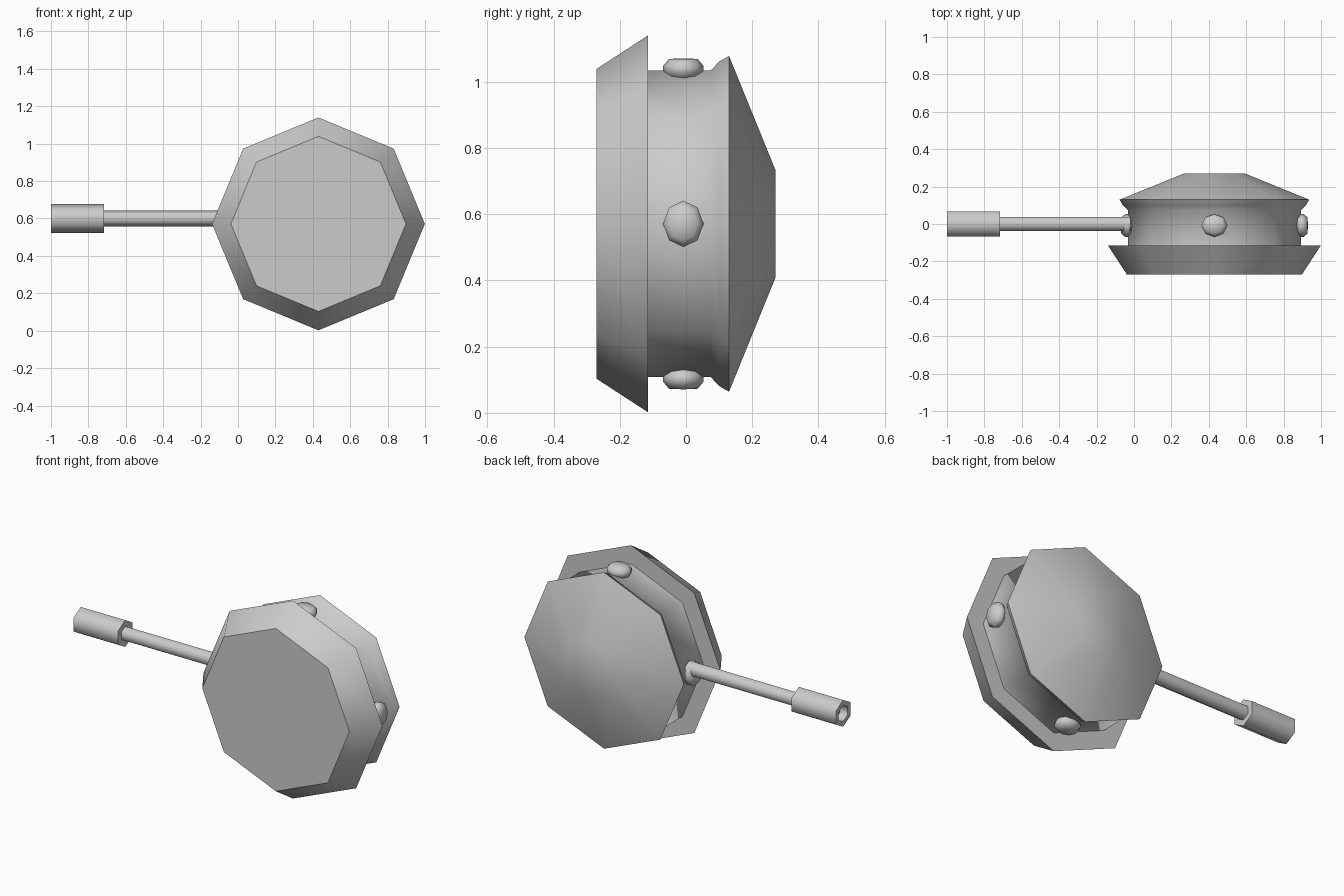
import bpy, bmesh
from math import pi, radians, cos, sin
from mathutils import Matrix, Vector

if "Cube" in bpy.data.objects:
    bpy.data.objects.remove(bpy.data.objects["Cube"])


def lathe(name, profile, sides, matrix, angle=35, squash=1.0):
    """Spin (radius, height) points round local z; radius 0 closes with a point."""
    bm = bmesh.new()
    rings = []
    for r, h in profile:
        if r == 0:
            rings.append([bm.verts.new((0, 0, h))] * sides)
        else:
            rings.append([bm.verts.new((r * cos(2 * pi * i / sides),
                                        squash * r * sin(2 * pi * i / sides), h))
                          for i in range(sides)])
    for a, b in zip(rings, rings[1:]):
        for i in range(sides):
            j = (i + 1) % sides
            quad = list(dict.fromkeys([a[i], a[j], b[j], b[i]]))
            bm.faces.new(quad)
    bmesh.ops.transform(bm, matrix=matrix, verts=bm.verts)
    bmesh.ops.recalc_face_normals(bm, faces=bm.faces)
    mesh = bpy.data.meshes.new(name)
    bm.to_mesh(mesh)
    bm.free()
    ob = bpy.data.objects.new(name, mesh)
    bpy.context.collection.objects.link(ob)
    bpy.ops.object.select_all(action='DESELECT')
    ob.select_set(True)
    bpy.context.view_layer.objects.active = ob
    bpy.ops.object.shade_smooth_by_angle(angle=radians(angle))
    return ob


def axes(x, y, z, origin):
    """Matrix whose columns are the given local axes."""
    m = Matrix((x, y, z)).transposed().to_4x4()
    m.translation = Vector(origin)
    return m


X, Y, Z = Vector((1, 0, 0)), Vector((0, 1, 0)), Vector((0, 0, 1))
centre = Vector((0.43, 0, 0.571))

# Octagonal drum: front flange, waist groove and shallow rear cone
drum = [(0, -0.27), (0.468, -0.27), (0.569, -0.115), (0.463, -0.115),
        (0.463, 0.075), (0.49, 0.1), (0.507, 0.13), (0.163, 0.27), (0, 0.27)]
lathe("drum_body", drum, 8, axes(X, -Z, Y, centre), 46)

# Four studs around the waist
stud = [(0, -0.033), (0.05, -0.031), (0.07, -0.008), (0.07, 0.01),
        (0.05, 0.031), (0, 0.033)]
for k, label in enumerate(("right", "top", "left", "bottom")):
    a = k * pi / 2
    out = Vector((cos(a), 0, sin(a)))
    tangent = Vector((-sin(a), 0, cos(a)))
    pos = centre + out * 0.467 + Vector((0, -0.008, 0))
    lathe("stud_" + label, stud, 8, axes(tangent, out.cross(tangent), out, pos),
          50, 0.87)

# Handle rod
shaft = Vector((0, 0, 0.6))
lathe("handle_rod", [(0, -0.74), (0.042, -0.74), (0.042, -0.02), (0, -0.02)],
      6, axes(Z, -Y, X, shaft), 61)

# Grip with a recessed end
grip = [(0, -0.95), (0.047, -0.95), (0.047, -1.0), (0.077, -1.0),
        (0.077, -0.717), (0, -0.717)]
lathe("handle_grip", grip, 6, axes(Z, -Y, X, shaft), 61)
